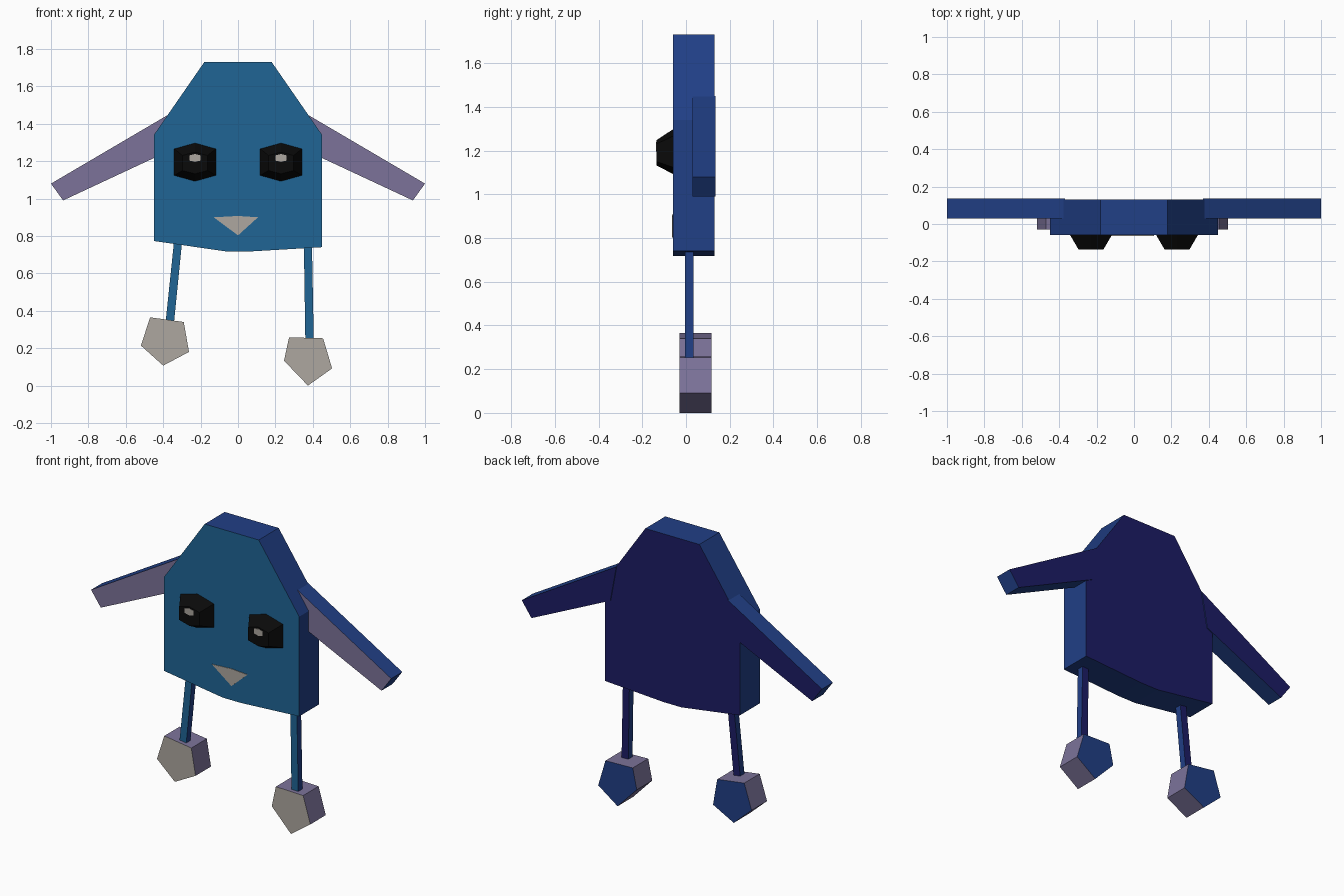
import bpy, bmesh

if "Cube" in bpy.data.objects:
    bpy.data.objects.remove(bpy.data.objects["Cube"])


def material(name, rgb):
    m = bpy.data.materials.new(name)
    m.diffuse_color = (*rgb, 1)
    m.use_nodes = True
    m.node_tree.nodes["Principled BSDF"].inputs["Base Color"].default_value = m.diffuse_color
    return m


TEAL = material("teal", (0.014, 0.13, 0.30))
NAVY = material("navy", (0.012, 0.012, 0.13))
BLUE = material("blue", (0.015, 0.05, 0.24))
LAVENDER = material("lavender", (0.20, 0.17, 0.32))
BEIGE = material("beige", (0.42, 0.39, 0.35))
BLACK = material("black", (0.003, 0.003, 0.003))


def prism(name, back, y0, y1, mats, front=None):
    """Flat-sided solid from an x,z outline; mats = front, back, sides."""
    front = front or back
    n = len(back)
    bm = bmesh.new()
    f = [bm.verts.new((x, y0, z)) for x, z in front]
    b = [bm.verts.new((x, y1, z)) for x, z in back]
    bm.faces.new(f).material_index = 0
    bm.faces.new(b[::-1]).material_index = 1
    for i in range(n):
        j = (i + 1) % n
        bm.faces.new((f[i], b[i], b[j], f[j])).material_index = 2
    bmesh.ops.recalc_face_normals(bm, faces=bm.faces)
    me = bpy.data.meshes.new(name)
    bm.to_mesh(me)
    bm.free()
    for m in mats:
        me.materials.append(m)
    ob = bpy.data.objects.new(name, me)
    bpy.context.collection.objects.link(ob)
    return ob


def hexagon(cx, cz, half_w, half_h, shoulder):
    return [(cx, cz + half_h), (cx + half_w, cz + shoulder),
            (cx + half_w, cz - shoulder), (cx, cz - half_h),
            (cx - half_w, cz - shoulder), (cx - half_w, cz + shoulder)]


# Body slab
prism("body", [(-0.18, 1.73), (0.18, 1.73), (0.45, 1.34), (0.45, 0.74),
               (0.06, 0.717), (-0.06, 0.717), (-0.45, 0.773), (-0.45, 1.34)],
      -0.06, 0.13, (TEAL, NAVY, BLUE))

# Beak
prism("beak", [(-0.13, 0.90), (0, 0.907), (0.107, 0.90), (0, 0.803)],
      -0.063, -0.05, (BEIGE, BEIGE, BEIGE))

for side, s in (("left", -1), ("right", 1)):
    # Wing-like arms, tapering to the tip
    arm = [(0.37, 1.45), (1.0, 1.08), (0.935, 0.99), (0.41, 1.235)]
    prism(side + "_arm", [(s * x, z) for x, z in arm], 0.03, 0.135,
          (LAVENDER, NAVY, BLUE))
    # Bulging eyes with a small highlight
    cx = s * 0.23
    prism(side + "_eye", hexagon(cx, 1.195, 0.114, 0.105, 0.073), -0.055, -0.135,
          (BLACK, BLACK, BLACK), None).data.name = side + "_eye"
    eye = bpy.data.objects[side + "_eye"].data
    for v in eye.vertices:
        if v.co.y < -0.1:
            v.co.x = cx + (v.co.x - cx) * 0.59
            v.co.z = 1.19 + (v.co.z - 1.195) * 0.55
    prism(side + "_eye_highlight", hexagon(cx, 1.217, 0.029, 0.021, 0.014),
          -0.137, -0.13, (BEIGE, BEIGE, BEIGE))

# Thin legs, one lifted
prism("left_leg", [(-0.34, 0.79), (-0.297, 0.79), (-0.342, 0.34), (-0.387, 0.34)],
      -0.005, 0.035, (TEAL, NAVY, BLUE))
prism("right_leg", [(0.352, 0.77), (0.395, 0.77), (0.405, 0.24), (0.36, 0.24)],
      -0.005, 0.035, (TEAL, NAVY, BLUE))

# Five-sided feet
prism("left_foot", [(-0.47, 0.365), (-0.29, 0.34), (-0.262, 0.18),
                    (-0.40, 0.107), (-0.519, 0.214)],
      -0.03, 0.117, (BEIGE, BLUE, LAVENDER))
prism("right_foot", [(0.273, 0.258), (0.455, 0.253), (0.503, 0.092),
                     (0.374, 0.0), (0.246, 0.133)],
      -0.03, 0.117, (BEIGE, BLUE, LAVENDER))
